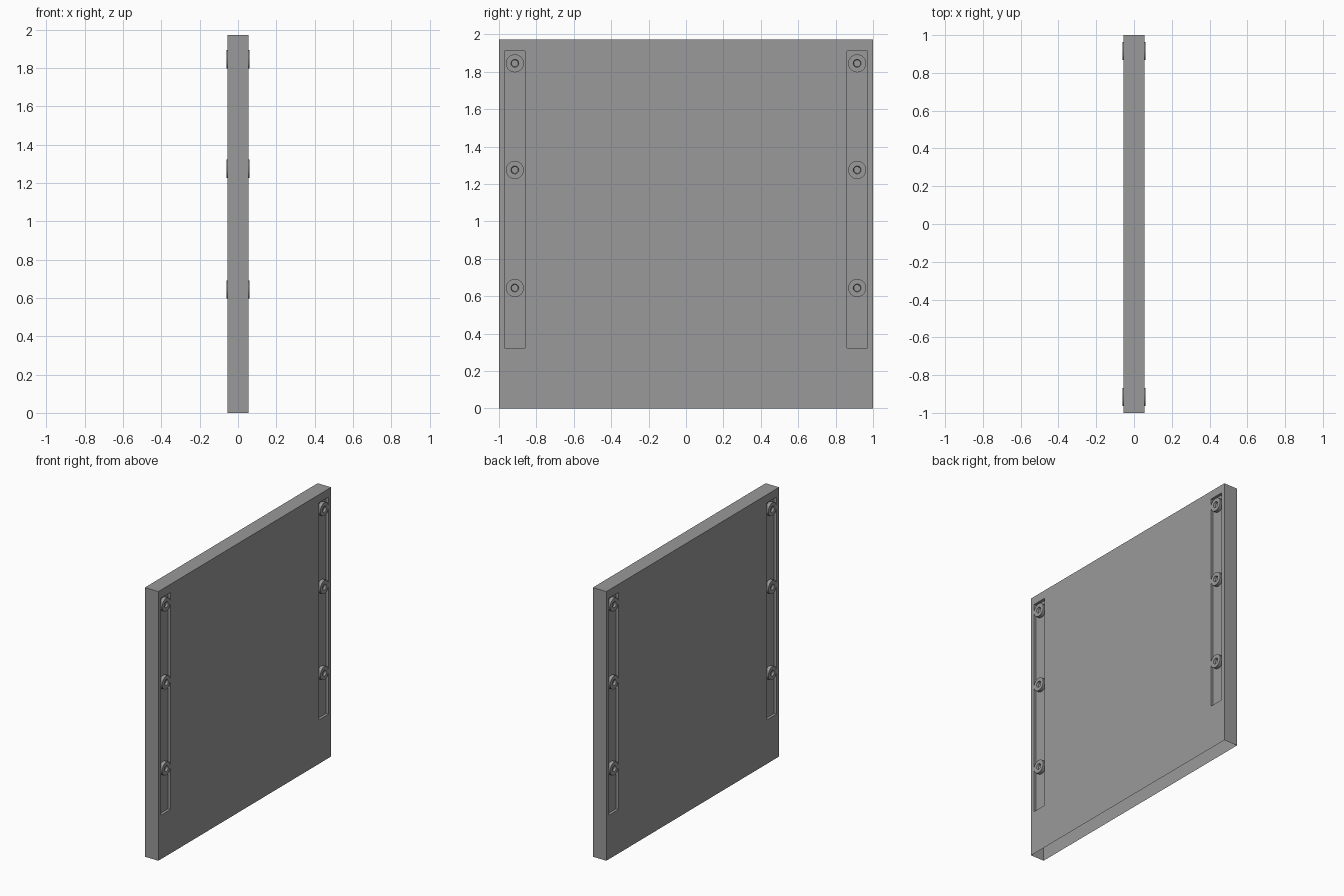
import bpy, bmesh, math

if "Cube" in bpy.data.objects:
    bpy.data.objects.remove(bpy.data.objects["Cube"])

HALF_X, FLOOR_X = 0.055, 0.035
YS = [-1, -0.97, -0.86, 0.86, 0.97, 1]
ZS = [0, 0.322, 1.912, 1.972]

grey = bpy.data.materials.new("dark_grey")
grey.diffuse_color = (0.32, 0.32, 0.32, 1)
grey.use_nodes = True
grey.node_tree.nodes["Principled BSDF"].inputs["Base Color"].default_value = grey.diffuse_color


def make_object(name, bm):
    mesh = bpy.data.meshes.new(name)
    bm.to_mesh(mesh)
    bm.free()
    mesh.materials.append(grey)
    obj = bpy.data.objects.new(name, mesh)
    bpy.context.collection.objects.link(obj)
    mirror = obj.modifiers.new("both_sides", 'MIRROR')
    mirror.use_axis = (True, False, False)
    mirror.merge_threshold = 0.0001
    return obj


# Panel: one face with two sunken slots, rim on three edges, open underneath
bm = bmesh.new()
grid = [[bm.verts.new((HALF_X, y, z)) for z in ZS] for y in YS]
slots = []
for i in range(len(YS) - 1):
    for j in range(len(ZS) - 1):
        face = bm.faces.new((grid[i][j], grid[i + 1][j], grid[i + 1][j + 1], grid[i][j + 1]))
        if i in (1, 3) and j == 1:
            slots.append(face)
rim = [e for e in bm.edges if e.is_boundary and max(v.co.z for v in e.verts) > 0]
ext = bmesh.ops.extrude_edge_only(bm, edges=rim)
for v in ext["geom"]:
    if isinstance(v, bmesh.types.BMVert):
        v.co.x = 0
for face in slots:
    floor = bmesh.ops.extrude_discrete_faces(bm, faces=[face])["faces"][0]
    for v in floor.verts:
        v.co.x = FLOOR_X
bmesh.ops.recalc_face_normals(bm, faces=bm.faces)
make_object("panel", bm)


# Round bosses: outer wall, flat rim, slightly tapered socket in the middle
def boss(name, y, z, sides=32):
    bm = bmesh.new()
    profile = [(0.048, FLOOR_X), (0.048, 0.06), (0.021, 0.06), (0.018, 0.045)]
    rings = []
    for r, x in profile:
        rings.append([bm.verts.new((x, y + r * math.cos(2 * math.pi * k / sides),
                                    z + r * math.sin(2 * math.pi * k / sides)))
                      for k in range(sides)])
    for a, b in zip(rings, rings[1:]):
        for k in range(sides):
            n = (k + 1) % sides
            bm.faces.new((a[k], a[n], b[n], b[k]))
    bm.faces.new(rings[-1])
    bmesh.ops.recalc_face_normals(bm, faces=bm.faces)
    if bm.faces[:][-1].normal.x < 0:
        bmesh.ops.reverse_faces(bm, faces=bm.faces)
    obj = make_object(name, bm)
    bpy.ops.object.select_all(action='DESELECT')
    obj.select_set(True)
    bpy.context.view_layer.objects.active = obj
    bpy.ops.object.shade_smooth_by_angle(angle=math.radians(35))


for label, y in (("front", -0.915), ("back", 0.915)):
    for level, z in (("low", 0.644), ("mid", 1.275), ("high", 1.845)):
        boss(f"{label}_{level}_boss", y, z)
